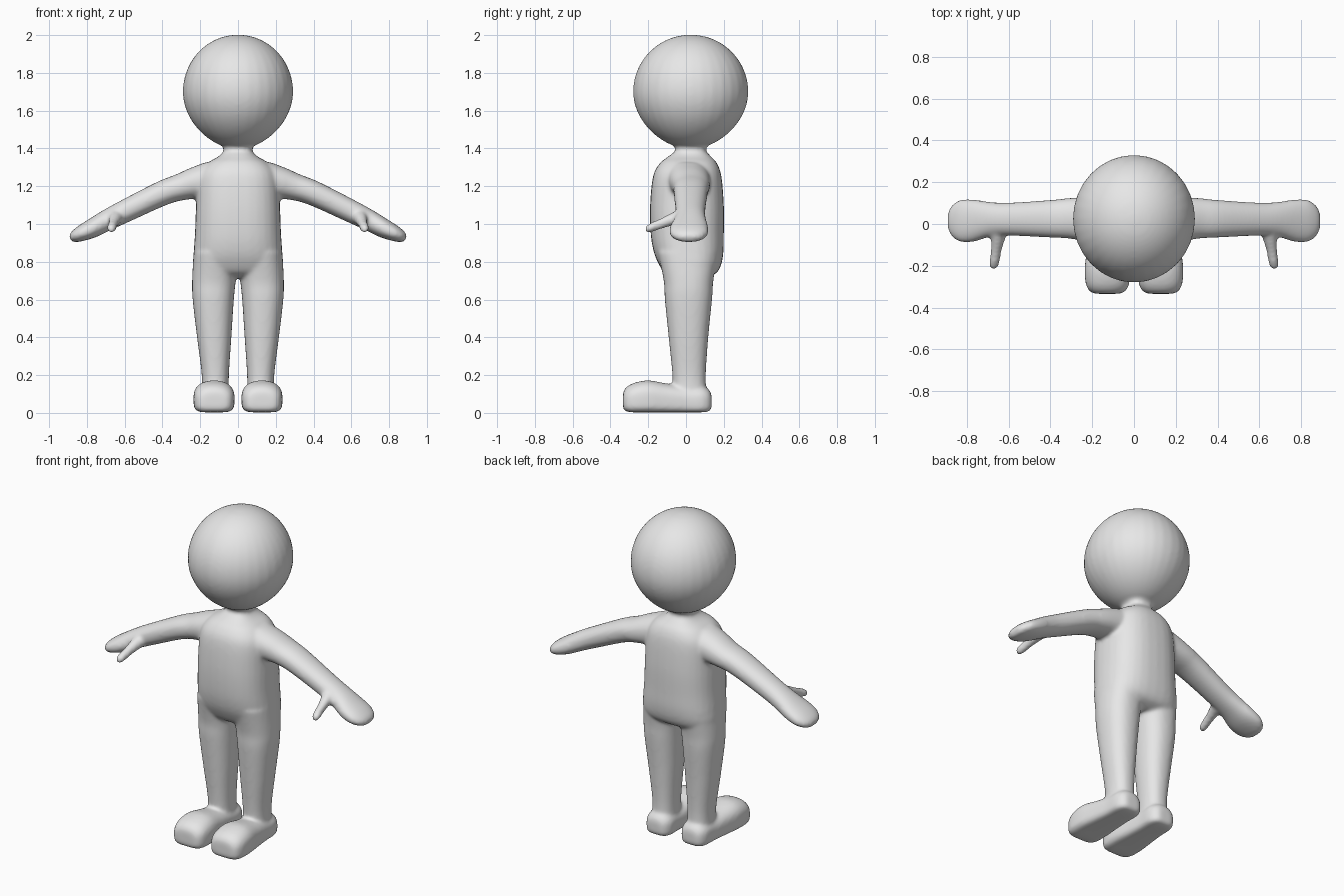
import bpy, bmesh, math
from mathutils import Vector

SEG, STEPS = 32, 5
X, Y, Z = Vector((1, 0, 0)), Vector((0, 1, 0)), Vector((0, 0, 1))

clay = bpy.data.materials.new("light grey")
clay.diffuse_color = (0.8, 0.8, 0.8, 1)

bm = bmesh.new()


def spline(rows):
    """Smoothly interpolate rows of ring values."""
    out = []
    for i in range(len(rows) - 1):
        p0, p1 = rows[max(i - 1, 0)], rows[i]
        p2, p3 = rows[i + 1], rows[min(i + 2, len(rows) - 1)]
        for k in range(STEPS):
            t = k / STEPS
            out.append([b + 0.5 * t * (c - a + t * (2*a - 5*b + 4*c - d + t * (3*(b - c) + d - a)))
                        for a, b, c, d in zip(p0, p1, p2, p3)])
    return out + [rows[-1]]


def power(v, n):
    return math.copysign(abs(v) ** (2 / n), v)


def loft(rows, u, v, side=1, n=2.0, n_low=None):
    """Rows are (x, y, z, radius along u, radius along v); ends are capped."""
    rings = []
    for x, y, z, a, b in spline(rows):
        ring = []
        for i in range(SEG):
            t = 2 * math.pi * i / SEG
            e = n_low if n_low and math.sin(t) < 0 else n
            p = Vector((x, y, z)) + u * a * power(math.cos(t), e) + v * b * power(math.sin(t), e)
            p.x *= side
            ring.append(bm.verts.new(p))
        rings.append(ring)
    for r, q in zip(rings, rings[1:]):
        for i in range(SEG):
            j = (i + 1) % SEG
            bm.faces.new((r[i], r[j], q[j], q[i]))
    bm.faces.new(rings[0][::-1])
    bm.faces.new(rings[-1])


def upright(rows):
    """Turn (z, x0, x1, y0, y1) extents into rings."""
    return [((a + b) / 2, (c + d) / 2, z, (b - a) / 2, (d - c) / 2) for z, a, b, c, d in rows]


# head: globe that tapers a little towards the neck
head = []
for i in range(17):
    t = math.pi * (0.02 + 0.90 * i / 16)
    taper = 1 - 0.10 * max(0, -math.cos(t)) ** 2
    head.append((0, 0.025, 1.70 + 0.302 * math.cos(t),
                 0.292 * math.sin(t) * taper, 0.305 * math.sin(t) * taper))
loft(head, X, Y)

# neck and torso
torso = [(1.45, 0.10, -0.09, 0.14), (1.395, 0.075, -0.055, 0.105), (1.36, 0.10, -0.09, 0.13),
         (1.32, 0.165, -0.14, 0.165), (1.25, 0.21, -0.175, 0.188), (1.1, 0.222, -0.19, 0.2),
         (0.95, 0.228, -0.187, 0.2), (0.85, 0.235, -0.17, 0.198), (0.78, 0.238, -0.14, 0.185),
         (0.74, 0.22, -0.11, 0.16), (0.715, 0.15, -0.06, 0.11)]
loft(upright([(z, -w, w, c, d) for z, w, c, d in torso]), X, Y, n=2.5)

along = Vector((0.9, 0, -0.43)).normalized()
across = along.cross(Y) * -1
for s in (-1, 1):
    # leg
    loft(upright([(0.85, 0.0, 0.235, -0.15, 0.17), (0.70, 0.012, 0.243, -0.118, 0.145),
                  (0.6, 0.022, 0.24, -0.112, 0.138), (0.4, 0.035, 0.217, -0.092, 0.118),
                  (0.2, 0.048, 0.192, -0.072, 0.105), (0.08, 0.048, 0.192, -0.07, 0.11)]),
         X, Y, s, 2.3)
    # foot with flat sole: y, centre x, half width, bottom, top
    foot = [(-0.334, 0.127, 0.055, 0.03, 0.10), (-0.322, 0.127, 0.085, 0.01, 0.13),
            (-0.28, 0.127, 0.105, 0.003, 0.157), (-0.2, 0.127, 0.108, 0.003, 0.172),
            (-0.1, 0.125, 0.096, 0.003, 0.155), (0.0, 0.122, 0.086, 0.003, 0.14),
            (0.08, 0.12, 0.084, 0.003, 0.14), (0.12, 0.12, 0.066, 0.008, 0.125),
            (0.136, 0.12, 0.04, 0.025, 0.095)]
    loft([(x, y, (a + b) / 2, w, (b - a) / 2) for y, x, w, a, b in foot], X, Z, s, 2.3, 5)
    # arm and mitten hand
    loft([(0.12, 0.01, 1.235, 0.12, 0.105), (0.22, 0.02, 1.215, 0.108, 0.088),
          (0.3, 0.027, 1.195, 0.098, 0.073), (0.4, 0.025, 1.163, 0.09, 0.066),
          (0.6, 0.023, 1.067, 0.079, 0.06), (0.69, 0.022, 1.022, 0.084, 0.056),
          (0.77, 0.016, 0.978, 0.102, 0.051), (0.83, 0.015, 0.95, 0.101, 0.042),
          (0.87, 0.015, 0.931, 0.075, 0.03), (0.888, 0.015, 0.922, 0.04, 0.015)],
         Y, across, s, 2.2)
    # thumb
    loft([(0.64, 0.0, 1.05, 0.045, 0.045), (0.65, -0.07, 1.027, 0.034, 0.036),
          (0.66, -0.13, 1.003, 0.026, 0.029), (0.668, -0.185, 0.982, 0.025, 0.026),
          (0.672, -0.21, 0.973, 0.018, 0.018), (0.673, -0.218, 0.97, 0.008, 0.008)],
         X, Z, s)

bmesh.ops.recalc_face_normals(bm, faces=bm.faces)
mesh = bpy.data.meshes.new("body")
bm.to_mesh(mesh)
bm.free()
mesh.materials.append(clay)
body = bpy.data.objects.new("body", mesh)
bpy.context.collection.objects.link(body)

# fuse all parts into one soft skin
fuse = body.modifiers.new("fuse", 'REMESH')
fuse.mode = 'VOXEL'
fuse.voxel_size = 0.01
fuse.use_smooth_shade = True
soften = body.modifiers.new("soften", 'SMOOTH')
soften.factor = 0.5
soften.iterations = 10
